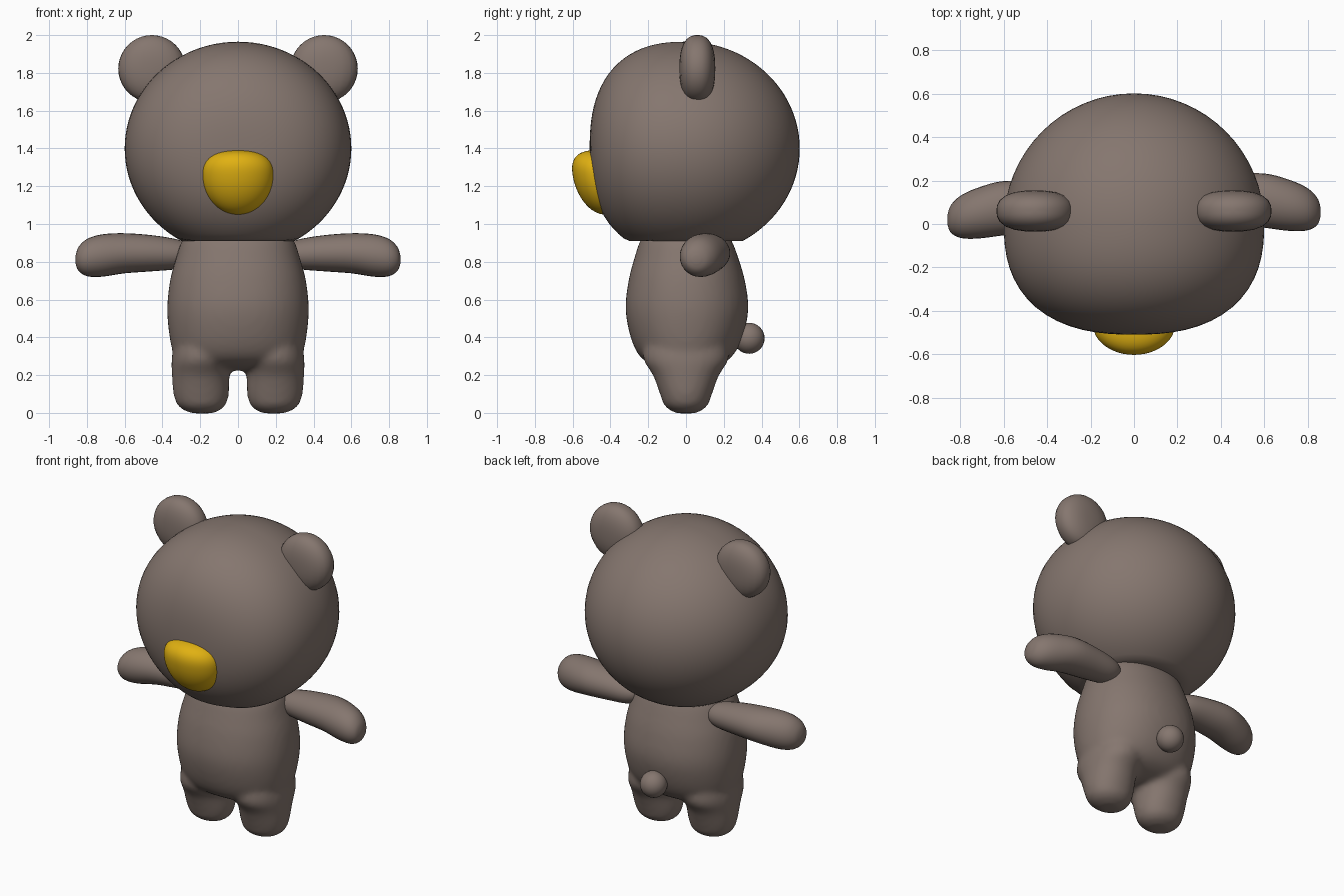
import bpy, bmesh, math
from mathutils import Vector

if "Cube" in bpy.data.objects:
    bpy.data.objects.remove(bpy.data.objects["Cube"])


def material(name, rgb):
    m = bpy.data.materials.new(name)
    m.diffuse_color = (*rgb, 1)
    m.use_nodes = True
    m.node_tree.nodes["Principled BSDF"].inputs["Base Color"].default_value = m.diffuse_color
    return m


BROWN = material("brown fur", (0.235, 0.182, 0.158))
YELLOW = material("yellow muzzle", (0.75, 0.44, 0.006))


def finish(name, bm, mat):
    bmesh.ops.recalc_face_normals(bm, faces=bm.faces[:])
    for f in bm.faces:
        f.smooth = True
    me = bpy.data.meshes.new(name)
    bm.to_mesh(me)
    bm.free()
    me.materials.append(mat)
    ob = bpy.data.objects.new(name, me)
    bpy.context.collection.objects.link(ob)
    return ob


def blob(name, centre, shape, mat, segs=48, rings=32):
    """Unit sphere whose points are reshaped by a function."""
    bm = bmesh.new()
    bmesh.ops.create_uvsphere(bm, u_segments=segs, v_segments=rings, radius=1)
    for v in bm.verts:
        v.co = Vector(centre) + Vector(shape(v.co.copy()))
    return finish(name, bm, mat)


def squared(p, n):
    """Push a unit-sphere point out to a shape that is flatter along y."""
    rho = math.hypot(p.x, p.z)
    return p / (rho ** n + abs(p.y) ** n) ** (1 / n)


def smooth_rings(rings, steps=4):
    """Catmull-Rom interpolation of section rows."""
    out = []
    for i in range(len(rings) - 1):
        p = [rings[max(0, min(len(rings) - 1, i + k))] for k in (-1, 0, 1, 2)]
        for s in range(steps):
            t = s / steps
            out.append([0.5 * (2 * b + (c - a) * t + (2 * a - 5 * b + 4 * c - d) * t * t
                               + (3 * b - a - 3 * c + d) * t ** 3) for a, b, c, d in zip(*p)])
    return out + [list(rings[-1])]


def loft(bm, rings, place, n=2.0, segs=32):
    """Skin closed sections; each row is position, centre u, v, radius u, v."""
    rows = []
    for t, u, v, ru, rv in smooth_rings(rings):
        row = []
        for k in range(segs):
            a = 2 * math.pi * k / segs
            c, s = math.cos(a), math.sin(a)
            q = (abs(c) ** n + abs(s) ** n) ** (-1 / n)
            row.append(bm.verts.new(place(t, u + ru * c * q, v + rv * s * q)))
        rows.append(row)
    for r0, r1 in zip(rows, rows[1:]):
        for k in range(segs):
            j = (k + 1) % segs
            bm.faces.new((r0[k], r0[j], r1[j], r1[k]))
    bm.faces.new(rows[0])
    bm.faces.new(rows[-1])


# Head: round behind, flatter in front, cut level at the neck
def head_shape(p):
    if p.y < 0:
        p = squared(p, 2.45)
    return (p.x * 0.6, p.y * (0.51 if p.y < 0 else 0.602), max(p.z * 0.565, -0.49))


blob("head", (0, 0, 1.4), head_shape, BROWN, 64, 48)


# Muzzle: broad on top, tapering below, leaning forward
def muzzle_shape(p):
    if p.z > 0:
        p = p / (abs(p.z) ** 2.5 + math.hypot(p.x, p.y) ** 2.5) ** 0.4
    z = p.z * (0.13 if p.z > 0 else 0.21)
    return (p.x * 0.19, p.y * 0.14 - 0.15 * z, z)


blob("muzzle", (0, -0.46, 1.26), muzzle_shape, YELLOW)


# Ears: thick upright discs
def ear_shape(p):
    p = squared(p, 2.5)
    return (p.x * 0.178, p.y * 0.095, p.z * 0.178)


for side, label in ((1, "right"), (-1, "left")):
    blob(label + "_ear", (side * 0.456, 0.06, 1.822), ear_shape, BROWN, 24, 20)

# Tail
blob("tail", (0, 0.334, 0.395), lambda p: p * 0.082, BROWN, 24, 16)

# Arms: x, centre y, centre z, radius y, radius z
ARM = [(0.24, 0.12, 0.84, 0.02, 0.02), (0.255, 0.12, 0.84, 0.06, 0.05),
       (0.32, 0.12, 0.84, 0.09, 0.078), (0.45, 0.115, 0.845, 0.112, 0.095),
       (0.60, 0.108, 0.845, 0.125, 0.106), (0.72, 0.085, 0.833, 0.117, 0.112),
       (0.80, 0.068, 0.822, 0.097, 0.098), (0.845, 0.058, 0.815, 0.062, 0.062),
       (0.86, 0.055, 0.812, 0.02, 0.02)]
for side, shift, label in ((1, 0, "right"), (-1, -0.035, "left")):
    bm = bmesh.new()
    loft(bm, ARM, lambda t, u, v: (side * t, u + shift, v), segs=28)
    finish(label + "_arm", bm, BROWN)

# Torso and legs: z, centre x, centre y, radius x, radius y; fused together
TORSO = [(0.225, 0, 0, 0.20, 0.07), (0.25, 0, 0, 0.29, 0.17), (0.30, 0, 0, 0.335, 0.245),
         (0.40, 0, 0.003, 0.362, 0.296), (0.55, 0, 0.005, 0.375, 0.325),
         (0.70, 0, 0.004, 0.36, 0.308), (0.82, 0, 0.002, 0.328, 0.275),
         (0.91, 0, 0, 0.298, 0.243), (0.98, 0, 0, 0.25, 0.20)]
LEG = [(-0.003, 0.19, 0, 0.045, 0.04), (0.008, 0.19, 0, 0.085, 0.075),
       (0.04, 0.193, 0, 0.127, 0.115), (0.10, 0.195, 0, 0.147, 0.138),
       (0.20, 0.198, 0, 0.152, 0.175), (0.28, 0.195, 0, 0.157, 0.225),
       (0.36, 0.19, 0, 0.15, 0.22)]
bm = bmesh.new()
loft(bm, TORSO, lambda t, u, v: (u, v, t), 2.15, 48)
for side in (1, -1):
    loft(bm, LEG, lambda t, u, v: (side * u, v, t), 2.1)
body = finish("body_and_legs", bm, BROWN)
fuse = body.modifiers.new("fuse", 'REMESH')
fuse.mode = 'VOXEL'
fuse.voxel_size = 0.017
fuse.use_smooth_shade = True
soften = body.modifiers.new("soften", 'SMOOTH')
soften.factor = 0.5
soften.iterations = 9
